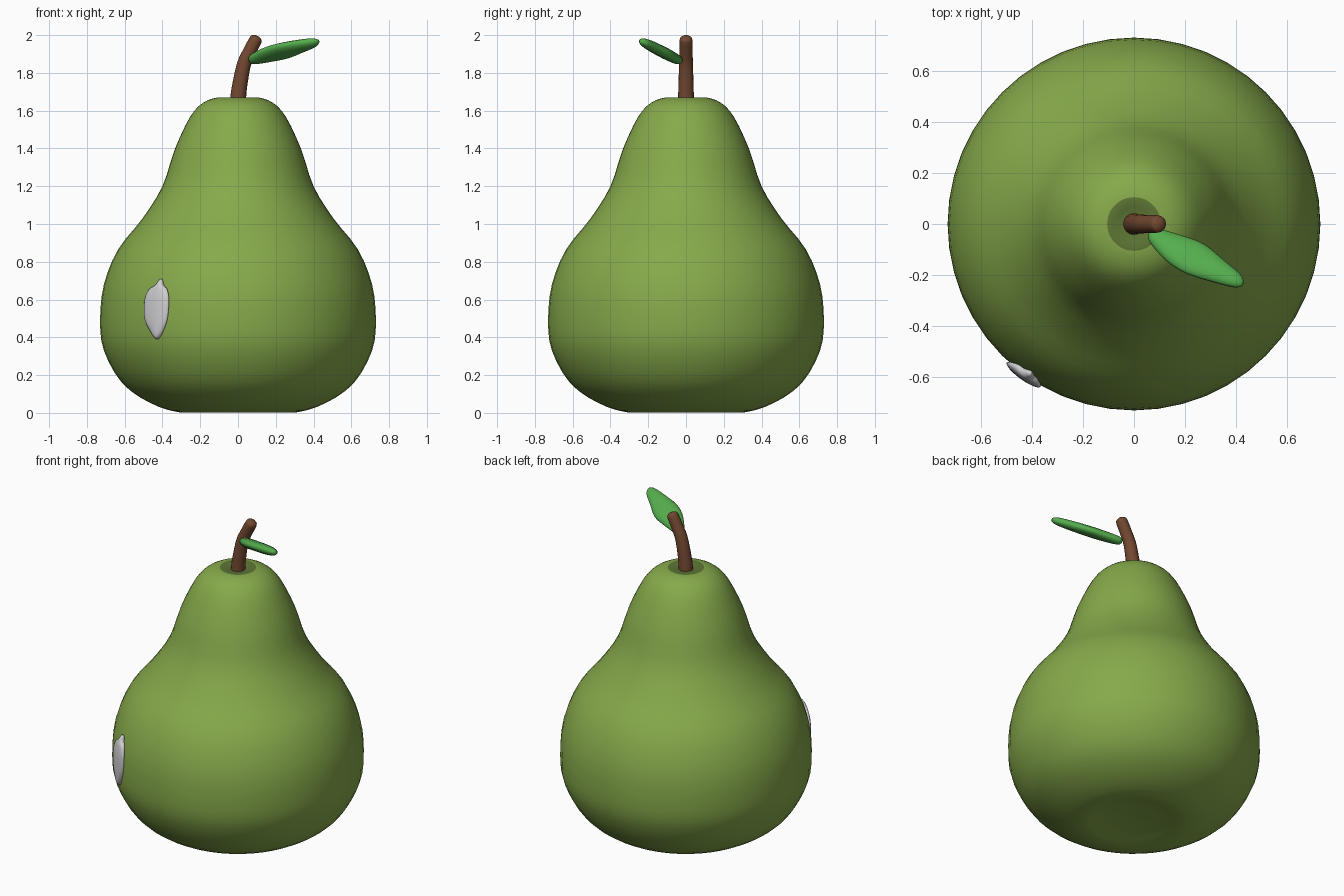
import bpy, bmesh, math
from mathutils import Vector

cube = bpy.data.objects.get("Cube")
if cube:
    bpy.data.objects.remove(cube, do_unlink=True)


def material(name, rgb):
    m = bpy.data.materials.new(name)
    m.use_nodes = True
    m.diffuse_color = (*rgb, 1)
    shader = m.node_tree.nodes["Principled BSDF"]
    shader.inputs["Base Color"].default_value = (*rgb, 1)
    shader.inputs["Roughness"].default_value = 0.6
    return m


skin = material("pear green", (0.24, 0.40, 0.07))
hollow = material("dark green", (0.11, 0.18, 0.035))
bark = material("stem brown", (0.17, 0.065, 0.03))
foliage = material("leaf green", (0.09, 0.42, 0.075))
pale = material("pale grey", (0.63, 0.62, 0.64))


def smooth_points(points, steps):
    """Catmull-Rom curve through tuples of any length."""
    pts = [Vector(p) for p in points]
    pts = [pts[0] * 2 - pts[1]] + pts + [pts[-1] * 2 - pts[-2]]
    out = []
    for a, b, c, d in zip(pts, pts[1:], pts[2:], pts[3:]):
        for i in range(steps):
            t = i / steps
            out.append(0.5 * (2 * b + (c - a) * t + (2 * a - 5 * b + 4 * c - d) * t * t
                              + (3 * b - a - 3 * c + d) * t ** 3))
    return out + [pts[-2]]


def loft(name, rows, mats, sides=16):
    """Skin elliptical rings given as (centre, half axis u, half axis v)."""
    bm = bmesh.new()
    rings = []
    for centre, u, v in rows:
        angles = [math.tau * i / sides for i in range(sides)]
        rings.append([bm.verts.new(centre + u * math.cos(a) + v * math.sin(a)) for a in angles])
    for low, high in zip(rings, rings[1:]):
        for i in range(sides):
            j = (i + 1) % sides
            bm.faces.new((low[i], low[j], high[j], high[i]))
    bm.faces.new(rings[0][::-1])
    bm.faces.new(rings[-1])
    bmesh.ops.recalc_face_normals(bm, faces=bm.faces)
    mesh = bpy.data.meshes.new(name)
    bm.to_mesh(mesh)
    bm.free()
    for m in mats:
        mesh.materials.append(m)
    mesh.shade_smooth()
    obj = bpy.data.objects.new(name, mesh)
    bpy.context.collection.objects.link(obj)
    return obj


X, Y, Z = Vector((1, 0, 0)), Vector((0, 1, 0)), Vector((0, 0, 1))

# Pear body: turned profile (radius, height) with shallow hollows at both ends
profile = [(0.02, 0.03), (0.18, 0.02), (0.31, 0.003), (0.47, 0.055), (0.615, 0.16), (0.71, 0.33),
           (0.73, 0.49), (0.71, 0.68), (0.635, 0.865), (0.505, 1.03), (0.40, 1.2), (0.335, 1.395),
           (0.255, 1.565), (0.185, 1.642), (0.105, 1.67), (0.05, 1.663), (0.01, 1.66)]
body = loft("pear_body", [(Z * h, X * r, Y * r) for r, h in smooth_points(profile, 3)],
            [skin, hollow], 48)
for face in body.data.polygons:
    if face.center.z > 1.6 and face.center.xy.length < 0.105 or face.center.z > 1.655 and len(face.vertices) > 4:
        face.material_index = 1

# Stem: bent tapering tube (x, z, radius) with a rounded tip
path = [(0, 1.62, 0.044), (0.004, 1.7, 0.041), (0.03, 1.84, 0.037), (0.06, 1.91, 0.035),
        (0.092, 1.972, 0.034), (0.1, 1.987, 0.027), (0.104, 1.995, 0.01)]
points = smooth_points(path, 3)
rows = []
for i, p in enumerate(points):
    ahead, behind = points[min(i + 1, len(points) - 1)], points[max(i - 1, 0)]
    along = Vector((ahead.x - behind.x, 0, ahead.y - behind.y)).normalized()
    rows.append((Vector((p.x, 0, p.y)), along.cross(Y) * p.z, Y * p.z))
loft("stem", rows, [bark])

# Leaf: thick tilted blade (x, slope position, half width, half thickness)
slope = Vector((0, -0.89, 0.455))
normal = X.cross(slope)
across = (X * -0.5 + slope * 0.86).normalized()
blade = [(0.062, 0.01, 0.012, 0.01), (0.08, 0.025, 0.034, 0.025), (0.16, 0.08, 0.064, 0.03),
         (0.24, 0.125, 0.074, 0.03), (0.33, 0.18, 0.052, 0.028), (0.40, 0.22, 0.032, 0.022),
         (0.425, 0.237, 0.012, 0.009)]
loft("leaf", [(Vector((0, -0.025, 1.86)) + X * x + slope * s, across * w, normal * h)
              for x, s, w, h in smooth_points(blade, 3)], [foliage])

# Skin patch: thin pale flake on the front (radius, height, half width, side shift)
outward = Vector((-0.59, -0.81, 0)).normalized()
side = Z.cross(outward)
flake = [(0.722, 0.39, 0.008, 0), (0.727, 0.43, 0.04, 0), (0.73, 0.5, 0.076, -0.004),
         (0.728, 0.6, 0.08, 0), (0.721, 0.655, 0.058, 0.004), (0.717, 0.675, 0.026, 0.01),
         (0.71, 0.71, 0.007, 0.015)]
loft("skin_patch", [(outward * (r + 0.002) + Z * h + side * s, side * w, outward * min(0.02, w))
                    for r, h, w, s in smooth_points(flake, 3)], [pale])
